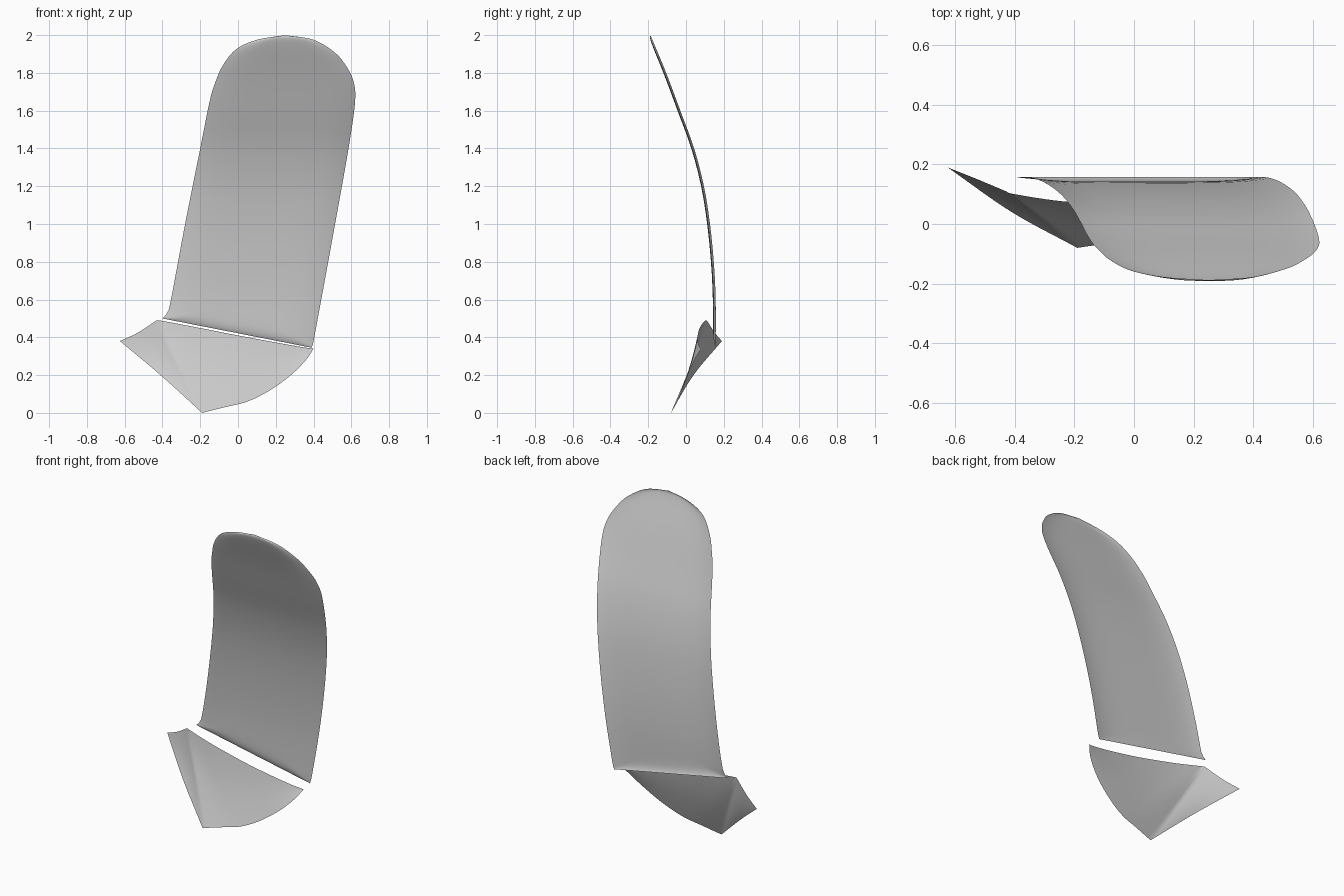
import bpy
import math
from mathutils import Vector

if "Cube" in bpy.data.objects:
    bpy.data.objects.remove(bpy.data.objects["Cube"])


def spline(points, steps):
    """Sample a Catmull-Rom curve through the points."""
    p = [Vector(q) for q in points]
    p = [2 * p[0] - p[1]] + p + [2 * p[-1] - p[-2]]
    n = len(p) - 3
    out = []
    for k in range(steps + 1):
        i = min(int(k * n / steps), n - 1)
        t = k * n / steps - i
        a, b, c, d = p[i:i + 4]
        out.append(0.5 * (2 * b + (c - a) * t + (2 * a - 5 * b + 4 * c - d) * t * t
                          + (3 * b - a - 3 * c + d) * t ** 3))
    return out


def sheet(name, side_a, side_b, cols, shape):
    """Ruled sheet between two edge curves, with shape(point, s, t) adjusting it."""
    verts, faces = [], []
    last = len(side_a) - 1
    for r, (a, b) in enumerate(zip(side_a, side_b)):
        for c in range(cols + 1):
            s = 0.5 - 0.5 * math.cos(math.pi * c / cols)
            verts.append(shape(a.lerp(b, s), s, r / last))
    w = cols + 1
    for r in range(last):
        for c in range(cols):
            i = r * w + c
            faces.append((i, i + 1, i + w + 1, i + w))
    mesh = bpy.data.meshes.new(name)
    mesh.from_pydata(verts, [], faces)
    ob = bpy.data.objects.new(name, mesh)
    bpy.context.collection.objects.link(ob)
    # weld the collapsed ends
    import bmesh
    bm = bmesh.new()
    bm.from_mesh(mesh)
    bmesh.ops.remove_doubles(bm, verts=bm.verts, dist=0.0005)
    bmesh.ops.recalc_face_normals(bm, faces=bm.faces)
    bm.to_mesh(mesh)
    bm.free()
    mesh.shade_smooth()
    return ob


# Upper panel: tall rounded blade, bent forward, with its rim turned back
left = spline([(-.40, 0, .50), (-.375, 0, .53), (-.355, 0, .60), (-.28, 0, 1.0),
               (-.20, 0, 1.4), (-.15, 0, 1.65), (-.12, 0, 1.75), (-.08, 0, 1.84),
               (-.01, 0, 1.925), (.10, 0, 1.975), (.25, 0, 2.0)], 60)
right = spline([(.39, 0, .345), (.40, 0, .38), (.415, 0, .46), (.505, 0, .95),
                (.585, 0, 1.4), (.62, 0, 1.65), (.61, 0, 1.76), (.57, 0, 1.84),
                (.51, 0, 1.91), (.40, 0, 1.975), (.25, 0, 2.0)], 60)
bend = spline([(.142, .3), (.142, .6), (.132, .8), (.112, 1.0), (.08, 1.2),
               (.028, 1.4), (-.045, 1.6), (-.12, 1.8), (-.203, 2.0)], 80)


def bend_y(z):
    for a, b in zip(bend, bend[1:]):
        if z <= b[1]:
            return a[0] + (b[0] - a[0]) * (z - a[1]) / (b[1] - a[1])
    return bend[-1][0]


def blade_shape(p, s, t):
    z_low = .50 - .155 * s
    rim = 1 - (1 - abs(2 * s - 1) ** 5) * (1 - t ** 12)
    lip = math.exp(-(p.z - z_low) / .02)
    return (p.x, bend_y(p.z) + .015 * max(rim, lip), p.z)


sheet("upper_panel", left, right, 24, blade_shape)

# Lower panel: flared skirt with a pointed side and a curved lower edge
tip, tail, corner = (-.625, .19, .38), (-.19, -.08, 0), (.40, .08, .34)
top_edge = (spline([tip, (-.53, .152, .425), (-.43, .11, .49)], 16)[:-1]
            + spline([(-.43, .11, .49), (-.40, .10, .487), (-.23, .075, .455),
                      (0, .062, .41), (.20, .064, .373), (.33, .072, .35), corner], 36))
low_edge = (spline([tip, (-.41, .04, .20), tail], 16)[:-1]
            + spline([tail, (-.07, -.062, .03), (.05, -.045, .06), (.17, -.02, .12),
                      (.28, .01, .20), (.36, .045, .28), corner], 36))


def skirt_shape(p, s, t):
    return (p.x, p.y + .008 * math.sin(math.pi * s) * math.sin(math.pi * t), p.z)


sheet("lower_panel", top_edge, low_edge, 12, skirt_shape)
